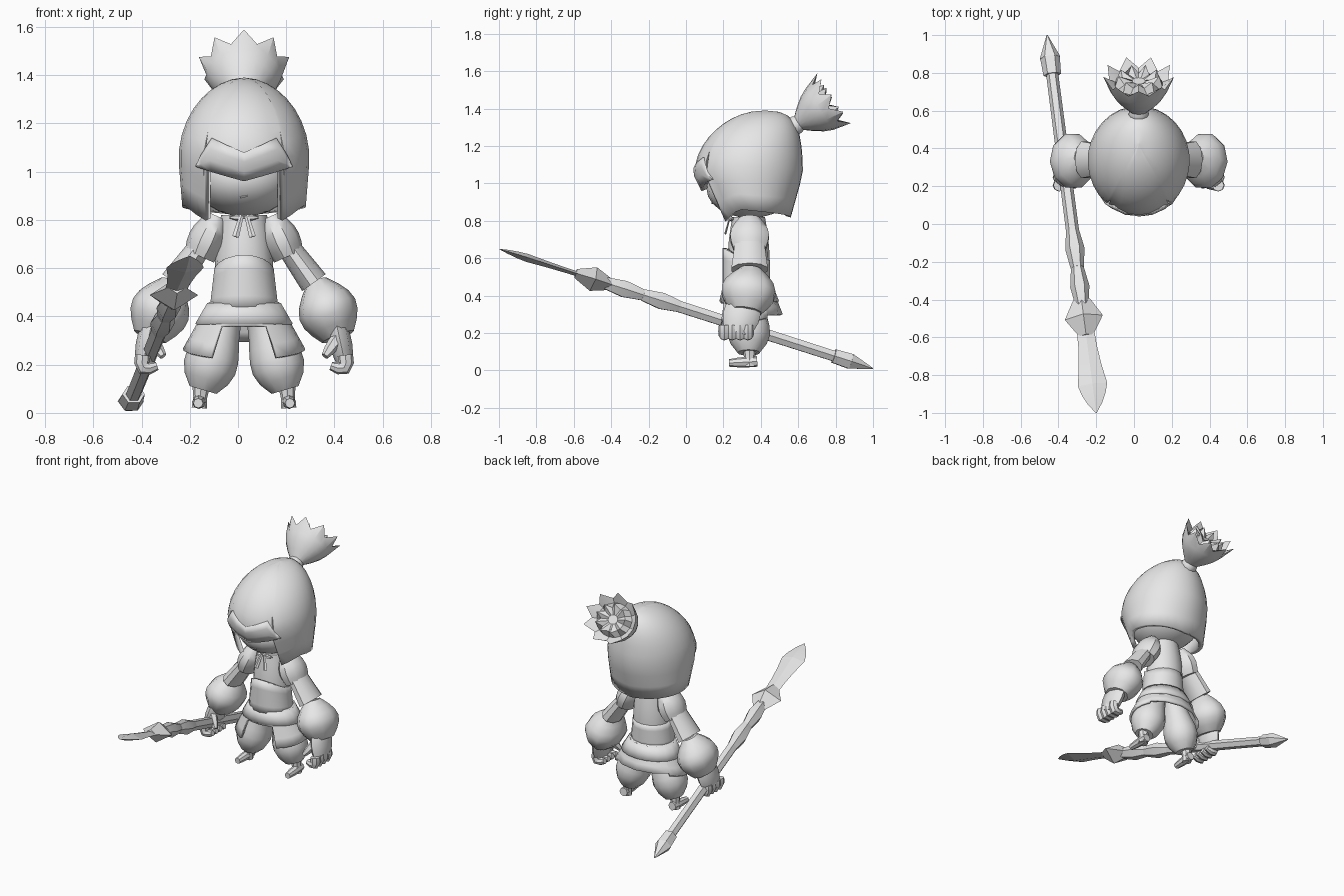
import bpy, bmesh, math
from math import sin, cos, pi, radians
from mathutils import Vector

cube = bpy.data.objects.get("Cube")
if cube:
    bpy.data.objects.remove(cube, do_unlink=True)

# the single colour
grey = bpy.data.materials.new("plain_grey")
grey.use_nodes = True
grey.diffuse_color = (0.8, 0.8, 0.8, 1)
grey.node_tree.nodes["Principled BSDF"].inputs["Base Color"].default_value = grey.diffuse_color
body_centre = 0.025


def finish(name, bm, mirror=False, thickness=0, smooth_angle=40, offset=body_centre):
    """Turn a bmesh into a shaded object with its modifiers."""
    bmesh.ops.recalc_face_normals(bm, faces=bm.faces)
    mesh = bpy.data.meshes.new(name)
    bm.to_mesh(mesh)
    bm.free()
    mesh.materials.append(grey)
    part = bpy.data.objects.new(name, mesh)
    bpy.context.collection.objects.link(part)
    part.location.x = offset
    bpy.ops.object.select_all(action="DESELECT")
    part.select_set(True)
    bpy.context.view_layer.objects.active = part
    bpy.ops.object.shade_smooth_by_angle(angle=radians(smooth_angle))
    if thickness:
        solid = part.modifiers.new("thickness", "SOLIDIFY")
        solid.thickness = thickness
        solid.offset = -1
    if mirror:
        part.modifiers.new("mirror", "MIRROR")


def skin(name, rings, closed=True, first_cap=True, last_cap=True, **options):
    """Bridge a list of equal rings."""
    bm = bmesh.new()
    rows = [[bm.verts.new(point) for point in ring] for ring in rings]
    count = len(rows[0])
    for upper, lower in zip(rows, rows[1:]):
        for i in range(count if closed else count - 1):
            j = (i + 1) % count
            bm.faces.new((upper[i], upper[j], lower[j], lower[i]))
    if first_cap:
        bm.faces.new(rows[0])
    if last_cap:
        bm.faces.new(rows[-1])
    finish(name, bm, **options)


def limb(name, start, end, r_start, r_end, bulge=0, depth=1, peak=1, sag=(0, 0, 0),
         sides=10, steps=6, hint=(0, 1, 0), **options):
    """Tapered, bulging tube; depth scales its radius along the hint direction."""
    start, end, sag = Vector(start), Vector(end), Vector(sag)
    rings = []
    for step in range(steps + 1):
        t = step / steps
        centre = start.lerp(end, t) + sag * sin(pi * t)
        along = (end - start + sag * pi * cos(pi * t)).normalized()
        deep = Vector(hint)
        deep = (deep - along * deep.dot(along)).normalized()
        across = deep.cross(along)
        radius = r_start + (r_end - r_start) * t + bulge * sin(pi * t ** peak)
        turns = [2 * pi * i / sides for i in range(sides)]
        rings.append([centre + (across * cos(a) + deep * depth * sin(a)) * radius for a in turns])
    skin(name, rings, **options)


def drape(name, outline, columns, top, hem, levels, ease=1, scale=1, closed=True, lid=False, **options):
    """Hanging shell: outline(z) gives half width, half depth and centre y."""
    mirrored = columns[1:-1] if closed else columns[1:]
    degrees = [-d for d in reversed(mirrored)] + columns
    rings = []
    for level in range(levels + 1):
        ring = []
        for d in degrees:
            z = top(abs(d)) + (hem(abs(d)) - top(abs(d))) * (level / levels) ** ease
            width, half, centre = outline(z)
            a = radians(d)
            ring.append((scale * width * sin(a), centre - scale * half * cos(a), z))
        rings.append(ring)
    skin(name, rings, closed, lid, False, **options)


# hair: a dome above the brow, tapering below it
def hair_outline(z):
    rise, drop = max(0, z - 1.05) / 0.34, max(0, 1.05 - z)
    dome = 1 - rise ** 2
    return (0.272 * dome ** 0.53 - 0.08 * drop, 0.29 * dome ** 0.42 - 0.38 * drop,
            0.335 + 0.09 * rise ** 2 + 0.1 * drop)


def fringe_hem(d):
    return 0.96 + 0.0013 * d


def hair_hem(d):
    if d < 38:
        return fringe_hem(d)
    return min(0.795 + 0.002 * (d - 38), 0.89 - 0.0004 * d)


def fringe_top(d):
    return 1.14 - max(0.002 * (30 - d), 0.007 * (d - 30))


drape("hair", hair_outline, [*range(0, 37, 12), *range(39, 172, 12), 180], lambda d: 1.39, hair_hem,
      11, ease=1.8, lid=True, thickness=0.03)
drape("fringe", hair_outline, [0, 15, 30, 40, 47], fringe_top, fringe_hem,
      3, scale=1.025, closed=False, thickness=0.03)

# face and mouth
head = bmesh.new()
bmesh.ops.create_uvsphere(head, u_segments=20, v_segments=12, radius=1)
bmesh.ops.scale(head, vec=(0.21, 0.235, 0.155), verts=head.verts)
bmesh.ops.translate(head, vec=(0, 0.345, 0.97), verts=head.verts)
finish("face", head)
limb("mouth", (-0.015, 0.14, 0.893), (0.015, 0.14, 0.9), 0.004, 0.004, sides=6, steps=1)

# topknot: tie and full, spiky tuft, leaning back
axis = Vector((0, 0.83, 0.56))
root = Vector((0, 0.6, 1.32))
limb("hair_tie", root - axis * 0.06, root + axis * 0.02, 0.045, 0.04, bulge=0.012, steps=3)


def tuft_ring(reach, radius, spike=0):
    ring = []
    for i in range(18):
        a = pi / 2 + i * pi / 9
        extra = spike * (1 - i % 2)
        wide = radius + extra * 0.5
        out = Vector((1.15 * cos(a), -axis.z * sin(a), axis.y * sin(a)))
        ring.append(root + axis * (reach + extra) + out * wide)
    return ring


tuft = [tuft_ring(0.045 * k, 0.04 + 0.1 * sin(pi * k / 8)) for k in range(4)]
tuft += [tuft_ring(0.18, 0.138, 0.055), tuft_ring(0.17, 0.11), tuft_ring(0.19, 0.075, 0.04),
         tuft_ring(0.19, 0.03)]
skin("hair_tuft", tuft, smooth_angle=30)

# torso
limb("neck", (0, 0.335, 0.87), (0, 0.335, 0.8), 0.05, 0.06, steps=1)
limb("chest", (0, 0.335, 0.82), (0, 0.335, 0.46), 0.095, 0.115, bulge=0.015, depth=0.92, sides=16)
drape("waist_wrap", lambda z: (0.118 + 0.12 * (0.655 - z), 0.128, 0.322), [*range(0, 181, 20)],
      lambda d: 0.59 + 0.065 * max(0, cos(radians(d))), lambda d: 0.43, 4, thickness=0.02)


# skirt with hip flaps and a back flap
def skirt_outline(z):
    drop = 0.46 - z
    return 0.145 + 0.56 * drop, 0.125 + 0.3 * drop, 0.33 + 0.09 * drop


def flap_hem(d):
    if d < 29:
        return 0.36
    return 0.23 + 0.0006 * (d - 30) if d < 121 else 0.3


drape("skirt", skirt_outline, [*range(0, 29, 14), *range(30, 121, 15), *range(122, 181, 29)],
      lambda d: 0.46, flap_hem, 4, thickness=0.015, smooth_angle=30)
drape("belt_skirt", skirt_outline, [*range(0, 181, 20)], lambda d: 0.455, lambda d: 0.37,
      2, scale=1.05, thickness=0.015)

# neck ribbon
limb("ribbon_tails", (0.01, 0.235, 0.82), (0.035, 0.21, 0.73), 0.009, 0.014, depth=0.4,
     sides=4, steps=2, mirror=True)
limb("ribbon_loops", (0, 0.235, 0.81), (0.06, 0.25, 0.81), 0.004, 0.004, bulge=0.01,
     sides=6, steps=2, mirror=True)

# legs
limb("trouser_legs", (0.075, 0.335, 0.42), (0.17, 0.335, 0.095), 0.075, 0.058, bulge=0.048, depth=1.03,
     peak=1.8, sides=12, steps=7, mirror=True)
limb("ankles", (0.178, 0.34, 0.11), (0.185, 0.34, 0.02), 0.036, 0.032, bulge=-0.005, sides=8, steps=2,
     mirror=True)
limb("feet", (0.185, 0.38, 0.048), (0.19, 0.23, 0.04), 0.028, 0.02, bulge=0.004,
     sides=8, steps=3, hint=(0, 0, 1), mirror=True)

# arms
limb("shoulder_sleeves", (0.11, 0.34, 0.815), (0.185, 0.34, 0.65), 0.04, 0.065, bulge=0.024, depth=1.4,
     steps=5, mirror=True)
limb("upper_arms", (0.16, 0.34, 0.72), (0.29, 0.34, 0.54), 0.045, 0.06, depth=1.7, steps=2, mirror=True)
limb("forearms", (0.27, 0.34, 0.57), (0.32, 0.34, 0.47), 0.035, 0.035, depth=1.4, steps=1, mirror=True)
limb("cuffs", (0.3, 0.35, 0.545), (0.39, 0.32, 0.315), 0.045, 0.07, bulge=0.066, depth=1.22, mirror=True)

# hands with curled fingers
limb("palms", (0.385, 0.315, 0.36), (0.42, 0.27, 0.2), 0.042, 0.032, bulge=0.01, depth=2.1,
     sides=8, steps=4, mirror=True)
for finger in range(4):
    y = 0.205 + 0.042 * finger
    limb("fingers", (0.42, y, 0.24), (0.36, y, 0.195), 0.032, 0.018, bulge=0.006, sag=(0.025, 0, -0.03),
         sides=8, steps=4, mirror=True)
limb("thumbs", (0.39, 0.24, 0.31), (0.335, 0.2, 0.235), 0.028, 0.015, bulge=0.005, sides=6, steps=3,
     mirror=True)


# spear held in the right hand
def spear_part(name, front, back, r_front, r_back, **shape):
    ends = [(-0.33 - 0.13 * y, y, 0.33 - 0.32 * y) for y in (front, back)]
    limb(name, *ends, r_front, r_back, hint=(0, 0, 1), offset=0, smooth_angle=25, **shape)


spear_part("spear_tip", -1, -0.85, 0.003, 0.078, bulge=0.012, depth=0.28, sides=4, steps=3)
spear_part("spear_blade", -0.85, -0.54, 0.078, 0.045, bulge=-0.008, depth=0.28, sides=4, steps=3)
spear_part("spear_guard", -0.59, -0.4, 0.038, 0.045, bulge=0.06, depth=0.65, sides=4, steps=2)
for front in (-0.43, -0.23):
    spear_part("spear_socket", front, front + 0.2, 0.036, 0.034, bulge=0.016, sides=6, steps=2)
spear_part("spear_shaft", -0.1, 0.86, 0.035, 0.032, sides=6, steps=1)
spear_part("spear_collar", 0.79, 0.88, 0.047, 0.052, depth=0.9, sides=6, steps=1)
spear_part("spear_point", 0.88, 1, 0.055, 0.003, depth=0.85, sides=6, steps=1)
